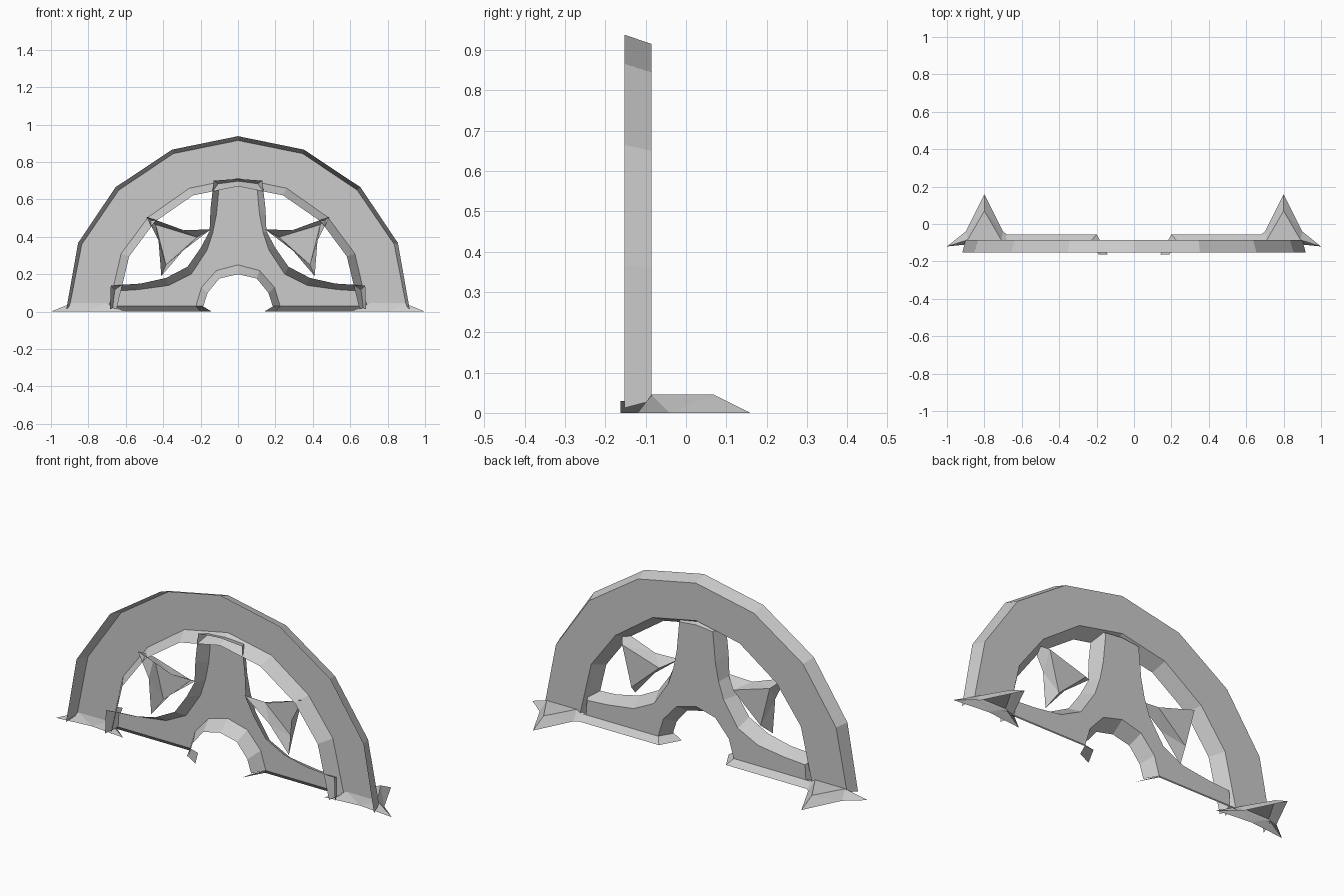
import bpy

cube = bpy.data.objects.get("Cube")
if cube:
    bpy.data.objects.remove(cube, do_unlink=True)

gray = bpy.data.materials.new("plain_gray")
gray.use_nodes = True
COLOR = (0.6, 0.6, 0.6, 1)
gray.diffuse_color = COLOR
gray.node_tree.nodes["Principled BSDF"].inputs["Base Color"].default_value = COLOR

BACK, FRONT = -0.085, -0.153


def build(name, verts, faces):
    mesh = bpy.data.meshes.new(name)
    mesh.from_pydata(verts, [], faces)
    mesh.materials.append(gray)
    obj = bpy.data.objects.new(name, mesh)
    bpy.context.collection.objects.link(obj)
    return obj


def mirrored(half):
    """Full left-to-right outline from the half that starts at x = 0."""
    return [(-p[0], p[1]) for p in reversed(half[1:])] + half


def shell(name, back, front, open_edges=()):
    """Back plate with flared walls, open at the front."""
    n = len(back)
    verts = [(x, BACK, z) for x, z in back] + [(x, FRONT, z) for x, z in front]
    faces = [list(range(n))]
    for i in range(n):
        j = (i + 1) % n
        if i not in open_edges:
            faces.append((i, j, n + j, n + i))
    return build(name, verts, faces)


def star(name, tri, spikes, mids):
    """Flat triangle whose three sides flare out to a three-pointed star."""
    faces = [(0, 1, 2)]
    for i in range(3):
        j = (i + 1) % 3
        faces += [(i, 3 + i, 6 + i), (i, 6 + i, j), (j, 6 + i, 3 + j)]
    return build(name, tri + spikes + mids, faces)


# Half-round rim
outer_back = mirrored([(0, .915), (.345, .845), (.637, .65), (.835, .36), (.9, .03)])
outer_front = mirrored([(0, .938), (.353, .866), (.655, .665), (.855, .367), (.918, .012)])
inner_back = mirrored([(0, .713), (.26, .66), (.48, .505), (.625, .31), (.69, .03)])
inner_front = mirrored([(0, .67), (.24, .622), (.445, .48), (.582, .295), (.65, .012)])
count = len(outer_back)
shell("rim", outer_back + inner_back[::-1], outer_front + inner_front[::-1],
      (count - 1, 2 * count - 1))

# Central spoke with curved shoulders and a hub arch
side_back = mirrored([(0, .69), (.1, .68), (.115, .52), (.135, .42), (.165, .33),
                      (.25, .2), (.37, .14), (.53, .118), (.65, .11), (.655, .03)])
side_front = mirrored([(0, .71), (.13, .7), (.147, .55), (.152, .43), (.2, .34),
                       (.27, .24), (.385, .18), (.52, .15), (.68, .14), (.685, .012)])
hub_back = mirrored([(0, .25), (.115, .22), (.195, .13), (.225, .03)])
hub_front = mirrored([(0, .2), (.1, .177), (.163, .1), (.185, .03)])
n_side, n_hub = len(side_back), len(hub_back)
shell("spoke", side_back + hub_back[::-1], side_front + hub_front[::-1],
      (n_side - 1, n_side + n_hub - 1))

for side, s in (("left", 1), ("right", -1)):
    def at(points):
        return [(s * x, y, z) for x, y, z in points]

    # Sloping flange along the spoke foot, wrapped around the hub end
    build(side + "_spoke_flange", at([
        (.68, BACK, .03), (.225, BACK, .03), (.2, -.055, 0), (.69, -.055, 0),
        (.19, -.163, .03), (.14, -.163, 0)]),
        [(0, 1, 2, 3), (1, 4, 5, 2)])

    # Pointed foot under each end of the rim
    star(side + "_rim_foot",
         at([(.8, .07, .045), (.89, BACK, .045), (.71, BACK, .045)]),
         at([(.8, .16, 0), (1, -.12, 0), (.6, -.12, 0)]),
         at([(.9, -.04, 0), (.8, -.1, 0), (.7, -.04, 0)]))

    # Three-pointed web between spoke and rim
    star(side + "_web",
         at([(.22, BACK, .398), (.44, BACK, .465), (.385, BACK, .25)]),
         at([(.145, FRONT, .44), (.49, FRONT, .508), (.41, FRONT, .19)]),
         at([(.29, FRONT, .435), (.425, FRONT, .38), (.295, FRONT, .325)]))
